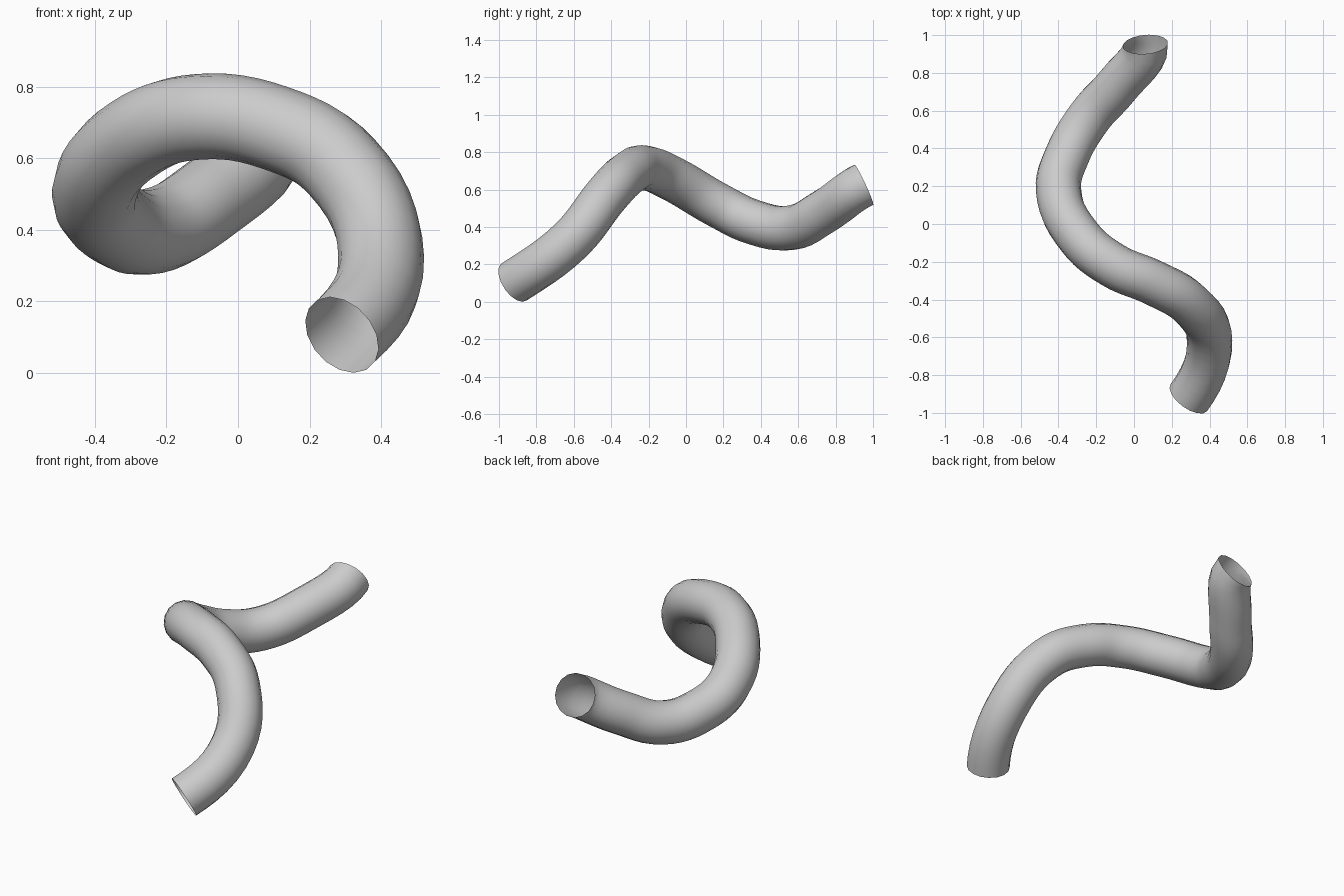
import bpy
from mathutils import Vector

if "Cube" in bpy.data.objects:
    bpy.data.objects.remove(bpy.data.objects["Cube"])

R = 0.12

# centre line of the bent tube, front end to back end
path = [
    (0.29, -0.92, 0.10), (0.40, -0.62, 0.32), (0.29, -0.42, 0.57),
    (0.10, -0.31, 0.68), (-0.11, -0.22, 0.71), (-0.29, -0.07, 0.65),
    (-0.40, 0.18, 0.505), (-0.355, 0.36, 0.42), (-0.24, 0.56, 0.39),
    (-0.085, 0.735, 0.475), (0.06, 0.95, 0.62),
]
start_dir = Vector((0.52, 0.71, 0.47)).normalized()
end_dir = Vector((-0.08, 0.90, 0.42)).normalized()

curve = bpy.data.curves.new("tube", 'CURVE')
curve.dimensions = '3D'
curve.bevel_depth = R
curve.bevel_resolution = 6
curve.resolution_u = 6
curve.use_fill_caps = False
curve.twist_mode = 'MINIMUM'

sp = curve.splines.new('BEZIER')
sp.bezier_points.add(len(path) - 1)
for bp, co in zip(sp.bezier_points, path):
    bp.co = co
    bp.handle_left_type = bp.handle_right_type = 'AUTO'

# open ends are cut square to these directions
for bp, d, length in ((sp.bezier_points[0], start_dir, 0.13),
                      (sp.bezier_points[-1], end_dir, 0.09)):
    bp.handle_left_type = bp.handle_right_type = 'FREE'
    bp.handle_left = bp.co - d * length
    bp.handle_right = bp.co + d * length

tube = bpy.data.objects.new("bent_tube", curve)
bpy.context.collection.objects.link(tube)
bpy.context.view_layer.objects.active = tube
tube.select_set(True)
bpy.ops.object.convert(target='MESH')
tube = bpy.context.object

# centre the tube and stand it on the ground
cos = [v.co.copy() for v in tube.data.vertices]
lo = Vector([min(c[i] for c in cos) for i in range(3)])
hi = Vector([max(c[i] for c in cos) for i in range(3)])
shift = Vector(((lo.x + hi.x) / 2, (lo.y + hi.y) / 2, lo.z))
for v in tube.data.vertices:
    v.co -= shift
bpy.ops.object.shade_smooth()
